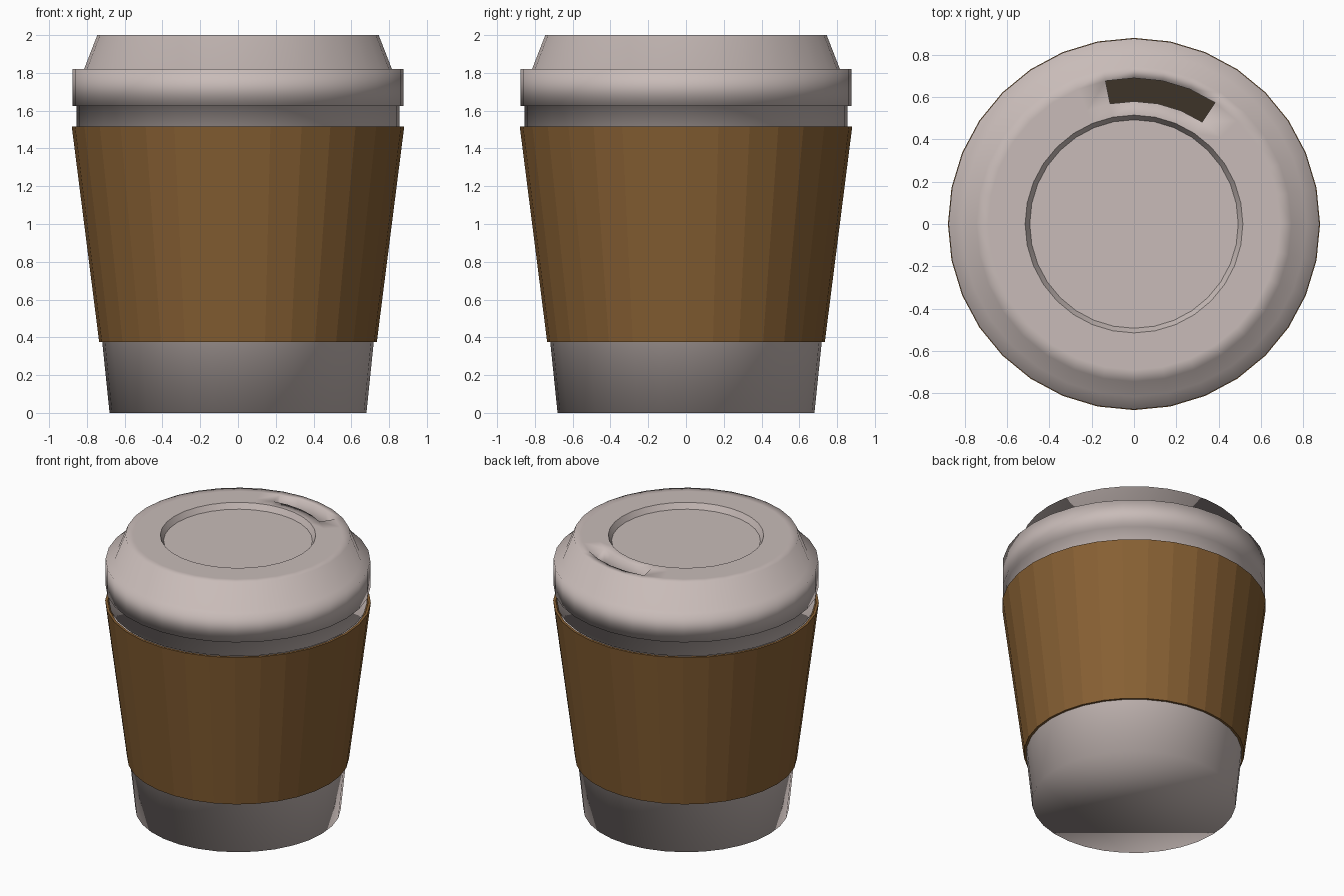
import bpy, bmesh
from math import cos, sin, tau, atan2, degrees
from mathutils import Vector

if "Cube" in bpy.data.objects:
    bpy.data.objects.remove(bpy.data.objects["Cube"], do_unlink=True)

SIDES = 32


def material(name, colour):
    m = bpy.data.materials.new(name)
    m.use_nodes = True
    m.diffuse_color = (*colour, 1)
    m.node_tree.nodes["Principled BSDF"].inputs["Base Color"].default_value = (*colour, 1)
    return m


pale = material("pale_warm_grey", (0.58, 0.50, 0.48))
cork = material("cork_brown", (0.24, 0.115, 0.033))
dark = material("dark_coffee", (0.048, 0.034, 0.022))


def lathe(profile, closed=False):
    """Spin (radius, height) points round z; cap the ends unless closed."""
    bm = bmesh.new()
    rings = [[bm.verts.new((r * cos(tau * k / SIDES), r * sin(tau * k / SIDES), z))
              for k in range(SIDES)] for r, z in profile]
    pairs = list(zip(rings, rings[1:]))
    if closed:
        pairs.append((rings[-1], rings[0]))
    for a, b in pairs:
        for k in range(SIDES):
            n = (k + 1) % SIDES
            bm.faces.new((a[k], a[n], b[n], b[k]))
    if not closed:
        bm.faces.new(rings[0][::-1])
        bm.faces.new(rings[-1])
    bmesh.ops.recalc_face_normals(bm, faces=bm.faces)
    return bm


def finish(bm, name, materials, smooth):
    for f in bm.faces:
        f.smooth = smooth
    mesh = bpy.data.meshes.new(name)
    bm.to_mesh(mesh)
    bm.free()
    for m in materials:
        mesh.materials.append(m)
    obj = bpy.data.objects.new(name, mesh)
    bpy.context.collection.objects.link(obj)
    return obj


# Tapered cup with soft shading running into its base
finish(lathe([(0.68, 0), (0.835, 1.5)]), "cup", [pale], True)

# Faceted cork sleeve, a thin tapered tube
finish(lathe([(0.735, 0.375), (0.88, 1.515), (0.862, 1.515), (0.717, 0.375)], closed=True),
       "sleeve", [cork], False)

# Lid: lower band, rim, sloped shoulder, flat top and sunken centre
lid = lathe([(0.82, 1.5), (0.855, 1.515), (0.855, 1.625), (0.877, 1.625), (0.877, 1.82),
             (0.815, 1.82), (0.745, 2.0), (0.69, 2.0), (0.58, 2.0),
             (0.515, 2.0), (0.493, 1.96)])

# Sip opening: sink four faces of the top and darken its floor
def in_slot(f):
    c = f.calc_center_median()
    return (c.z > 1.99 and 0.6 < c.xy.length < 0.66
            and 56 < degrees(atan2(c.y, c.x)) < 102)

slot = [f for f in lid.faces if in_slot(f)]
new = bmesh.ops.extrude_face_region(lid, geom=slot)["geom"]
bmesh.ops.delete(lid, geom=[f for f in slot if f.is_valid], context="FACES_ONLY")
bmesh.ops.translate(lid, vec=Vector((0, 0, -0.1)),
                    verts=[v for v in new if isinstance(v, bmesh.types.BMVert)])
floor = [f for f in new if isinstance(f, bmesh.types.BMFace)]
for f in floor:
    f.material_index = 1
    for e in f.edges:
        e.smooth = False

# Crisp edges round the sunken centre
for e in lid.edges:
    if all(v.co.xy.length < 0.53 for v in e.verts) and abs(e.verts[0].co.z - e.verts[1].co.z) < 0.001:
        e.smooth = False
finish(lid, "lid", [pale, dark], True)
